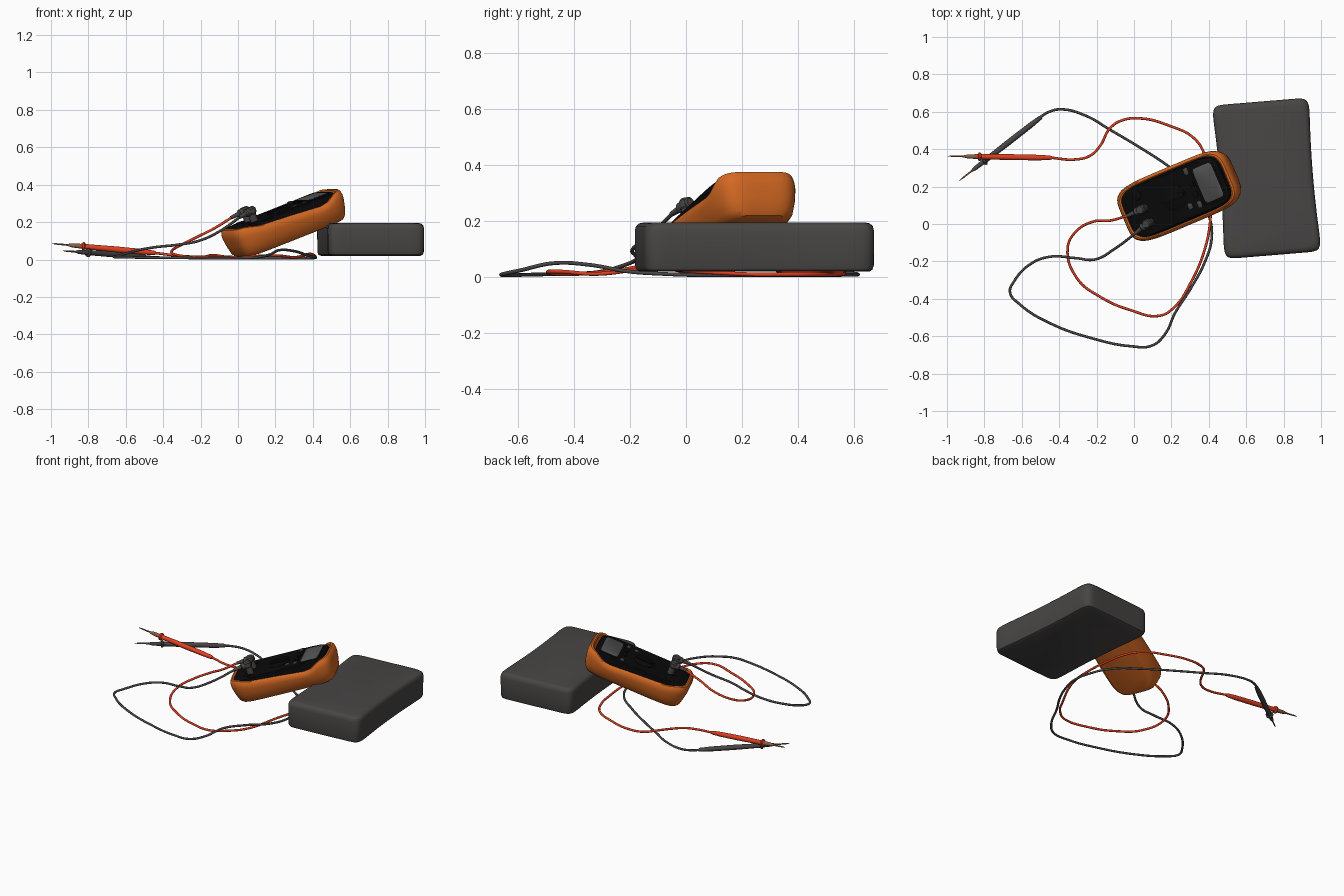
import bpy, bmesh
from math import sin, cos, pi, radians
from mathutils import Matrix, Vector

if "Cube" in bpy.data.objects:
    bpy.data.objects.remove(bpy.data.objects["Cube"])


def material(name, rgb):
    m = bpy.data.materials.new(name)
    m.diffuse_color = (*rgb, 1)
    m.use_nodes = True
    m.node_tree.nodes["Principled BSDF"].inputs["Base Color"].default_value = m.diffuse_color
    return m


ORANGE = material("orange_rubber", (0.66, 0.14, 0.016))
BLACK = material("black_face", (0.003, 0.003, 0.003))
CHARCOAL = material("charcoal", (0.065, 0.060, 0.059))
RED = material("red_plastic", (0.75, 0.05, 0.015))
SCREEN = material("screen_grey", (0.085, 0.085, 0.085))
BRASS = material("brown_metal", (0.25, 0.12, 0.06))

# Tilted frame of the meter: local x = length, y = width, z = out of the face
METER = (Matrix.Translation((0.251, 0.155, 0.19)) @ Matrix.Rotation(radians(23), 4, 'Z')
         @ Matrix.Rotation(radians(-20), 4, 'Y'))


def finish(name, bm, mat, matrix=Matrix(), angle=35):
    bmesh.ops.recalc_face_normals(bm, faces=bm.faces)
    me = bpy.data.meshes.new(name)
    bm.to_mesh(me)
    bm.free()
    me.materials.append(mat)
    ob = bpy.data.objects.new(name, me)
    bpy.context.collection.objects.link(ob)
    ob.matrix_world = matrix
    bpy.ops.object.select_all(action='DESELECT')
    ob.select_set(True)
    bpy.context.view_layer.objects.active = ob
    bpy.ops.object.shade_smooth_by_angle(angle=radians(angle))
    return ob


def loft(name, rings, mat, matrix=Matrix(), power=5, count=120, bend=None, angle=35):
    """Stack of rounded rectangles: each ring is (half length, half width, height, bend weight)."""
    bm = bmesh.new()
    loops = []
    for hu, hv, w, k in rings:
        loop = []
        for i in range(count):
            t = 2 * pi * (i + 0.5) / count
            c, s = cos(t), sin(t)
            r = (abs(c) ** power + abs(s) ** power) ** (-1 / power)
            p = Vector((c * r * hu, s * r * hv, w))
            loop.append(bm.verts.new(bend(p, k) if bend else p))
        loops.append(loop)
    for a, b in zip(loops, loops[1:]):
        for i in range(count):
            j = (i + 1) % count
            bm.faces.new((a[i], a[j], b[j], b[i]))
    bm.faces.new(loops[0][::-1])
    bm.faces.new(loops[-1])
    return finish(name, bm, mat, matrix, angle)


def lathe(name, start, direction, profile, mat, matrix=Matrix(), sides=20):
    """Turned part along a direction; profile is (distance, radius)."""
    rot = Vector(direction).to_track_quat('Z', 'Y').to_matrix().to_4x4()
    return loft(name, [(r, r, d, 0) for d, r in profile], mat,
                matrix @ Matrix.Translation(start) @ rot, power=2, count=sides)


def cable(name, pts, mat):
    cu = bpy.data.curves.new(name, 'CURVE')
    cu.dimensions = '3D'
    cu.bevel_depth = 0.007
    cu.bevel_resolution = 3
    cu.resolution_u = 8
    sp = cu.splines.new('BEZIER')
    sp.bezier_points.add(len(pts) - 1)
    for bp, p in zip(sp.bezier_points, pts):
        bp.co = p
        bp.handle_left_type = bp.handle_right_type = 'AUTO'
    cu.materials.append(mat)
    ob = bpy.data.objects.new(name, cu)
    bpy.context.collection.objects.link(ob)
    bpy.ops.object.select_all(action='DESELECT')
    ob.select_set(True)
    bpy.context.view_layer.objects.active = ob
    bpy.ops.object.convert(target='MESH')
    bpy.ops.object.shade_smooth()


# Dark block with slightly hollow long sides
def hollow_sides(p, k):
    p.x *= 1 - 0.06 * (1 - (p.y / 0.412) ** 2)
    return p


loft("support_block",
     [(0.245, 0.395, 0.02, 0), (0.258, 0.406, 0.026, 0), (0.263, 0.411, 0.042, 0),
      (0.264, 0.412, 0.165, 0), (0.260, 0.408, 0.182, 0), (0.250, 0.398, 0.192, 0),
      (0.232, 0.380, 0.196, 0)], CHARCOAL,
     Matrix.Translation((0.709, 0.244, 0)) @ Matrix.Rotation(radians(4.7), 4, 'Z'),
     power=14, count=200, bend=hollow_sides)


# Orange holster, its rim dipping along the sides and rising at both ends
DIP = [(-1, 0), (-0.28, 0), (-0.20, 0.02), (0.0, 0.032), (0.17, 0.045), (0.21, 0.038),
       (0.27, 0.005), (0.30, 0), (1, 0)]


def rim_dip(p, k):
    for (u0, d0), (u1, d1) in zip(DIP, DIP[1:]):
        if u0 <= p.x < u1:
            p.z -= k * (d0 + (d1 - d0) * (p.x - u0) / (u1 - u0))
            break
    return p


loft("holster",
     [(0.288, 0.112, -0.083, 0), (0.303, 0.128, -0.078, 0), (0.316, 0.145, -0.058, 0),
      (0.326, 0.158, -0.015, 0.15), (0.333, 0.165, 0.030, 0.6), (0.333, 0.165, 0.050, 0.8),
      (0.329, 0.162, 0.070, 1), (0.322, 0.156, 0.081, 1), (0.312, 0.150, 0.084, 1),
      (0.304, 0.144, 0.079, 1), (0.298, 0.138, 0.0, 0)],
     ORANGE, METER, bend=rim_dip)

# Black instrument body with rounded top edge
loft("face_body",
     [(0.300, 0.143, -0.01, 0), (0.300, 0.143, 0.062, 0), (0.297, 0.140, 0.075, 0),
      (0.288, 0.132, 0.081, 0)], BLACK, METER @ Matrix.Translation((-0.010, 0, 0)), power=6)


def plate(name, u, v, hu, hv, top, mat, power=10):
    loft(name, [(hu, hv, 0.078, 0), (hu, hv, top - 0.002, 0), (hu - 0.003, hv - 0.003, top, 0)],
         mat, METER @ Matrix.Translation((u, v, 0)), power=power, count=48)


# Screen, buttons and rotary switch
plate("screen_bezel", 0.198, 0, 0.068, 0.112, 0.085, BLACK)
plate("screen", 0.200, 0.004, 0.056, 0.098, 0.087, SCREEN)
for i, v in enumerate((-0.085, -0.03, 0.03, 0.105)):
    plate(f"button_{i + 1}", 0.109, v, 0.012, 0.018, 0.088,
          CHARCOAL if i in (0, 3) else BLACK, power=4)
plate("side_button", 0.055, -0.075, 0.013, 0.016, 0.088, CHARCOAL, power=3)
plate("dial_disc", -0.015, 0, 0.070, 0.070, 0.085, BLACK, power=2)
plate("dial_grip", -0.015, 0, 0.062, 0.014, 0.094, BLACK, power=4)
for i, v in enumerate((-0.08, 0.005, 0.09)):
    plate(f"socket_{i + 1}", -0.205, v, 0.027, 0.027, 0.085, BLACK, power=2)

# Right-angle plugs
starts = []
for name, v, turn in (("red_lead_plug", 0.012, 2), ("black_lead_plug", -0.07, 16)):
    way = Vector((-cos(radians(turn)), -sin(radians(turn)), -0.06)).normalized()
    elbow = Vector((-0.190, v, 0.143))
    lathe(name + "_stem", (elbow.x, v, 0.08), (0, 0, 1),
          [(0, 0.021), (0.045, 0.021), (0.05, 0.025), (0.076, 0.025), (0.084, 0.019)],
          CHARCOAL, METER)
    lathe(name + "_barrel", elbow - way * 0.025, way,
          [(0, 0.016), (0.006, 0.022), (0.06, 0.021), (0.066, 0.013), (0.115, 0.009)],
          CHARCOAL, METER)
    starts.append(METER @ (elbow + way * 0.08))

# Test leads
cable("red_lead", [starts[0], (-0.13, 0.018, 0.165), (-0.21, 0.015, 0.125), (-0.31, -0.04, 0.075),
                   (-0.355, -0.13, 0.045), (-0.305, -0.29, 0.02), (-0.18, -0.39, 0.012),
                   (-0.02, -0.46, 0.012), (0.14, -0.49, 0.02), (0.22, -0.44, 0.02),
                   (0.30, -0.32, 0.012), (0.38, -0.13, 0.03), (0.41, 0.05, 0.02),
                   (0.405, 0.25, 0.010), (0.385, 0.35, 0.010), (0.325, 0.455, 0.010),
                   (0.19, 0.525, 0.010), (0.03, 0.565, 0.012), (-0.075, 0.55, 0.016),
                   (-0.13, 0.51, 0.024), (-0.18, 0.42, 0.015), (-0.235, 0.365, 0.015),
                   (-0.315, 0.345, 0.02), (-0.45, 0.355, 0.036)], RED)
cable("black_lead", [starts[1], (-0.10, -0.13, 0.15), (-0.21, -0.19, 0.10), (-0.315, -0.182, 0.08),
                     (-0.45, -0.175, 0.065), (-0.555, -0.215, 0.045), (-0.64, -0.305, 0.02),
                     (-0.663, -0.365, 0.014), (-0.61, -0.43, 0.012), (-0.45, -0.53, 0.010),
                     (-0.21, -0.615, 0.008), (-0.02, -0.653, 0.008), (0.096, -0.65, 0.012),
                     (0.165, -0.59, 0.025), (0.22, -0.475, 0.05), (0.30, -0.35, 0.045),
                     (0.38, -0.20, 0.02), (0.415, -0.08, 0.012), (0.405, 0.03, 0.008),
                     (0.33, 0.19, 0.007), (0.19, 0.305, 0.007), (0.03, 0.41, 0.007),
                     (-0.13, 0.505, 0.008), (-0.26, 0.58, 0.009), (-0.395, 0.613, 0.010),
                     (-0.46, 0.597, 0.013), (-0.51, 0.565, 0.017)], CHARCOAL)

# Probes: handle with finger guard, metal collar and needle
for name, a, b, mat in (("red_probe", (-0.44, 0.354, 0.035), (-1.0, 0.363, 0.086), RED),
                        ("black_probe", (-0.495, 0.573, 0.016), (-0.93, 0.235, 0.046), CHARCOAL)):
    way = (Vector(b) - Vector(a)).normalized()
    lathe(name + "_handle", a, way,
          [(0, 0.009), (0.01, 0.012), (0.07, 0.015), (0.22, 0.016), (0.36, 0.014), (0.378, 0.015),
           (0.383, 0.023), (0.392, 0.023), (0.396, 0.014), (0.41, 0.012)], mat)
    lathe(name + "_collar", Vector(a) + way * 0.40, way,
          [(0, 0.013), (0.05, 0.011), (0.075, 0.005)], BRASS if mat == RED else CHARCOAL)
    lathe(name + "_needle", Vector(a) + way * 0.47, way,
          [(0, 0.005), (0.065, 0.004), (0.088, 0.001)], BRASS)
